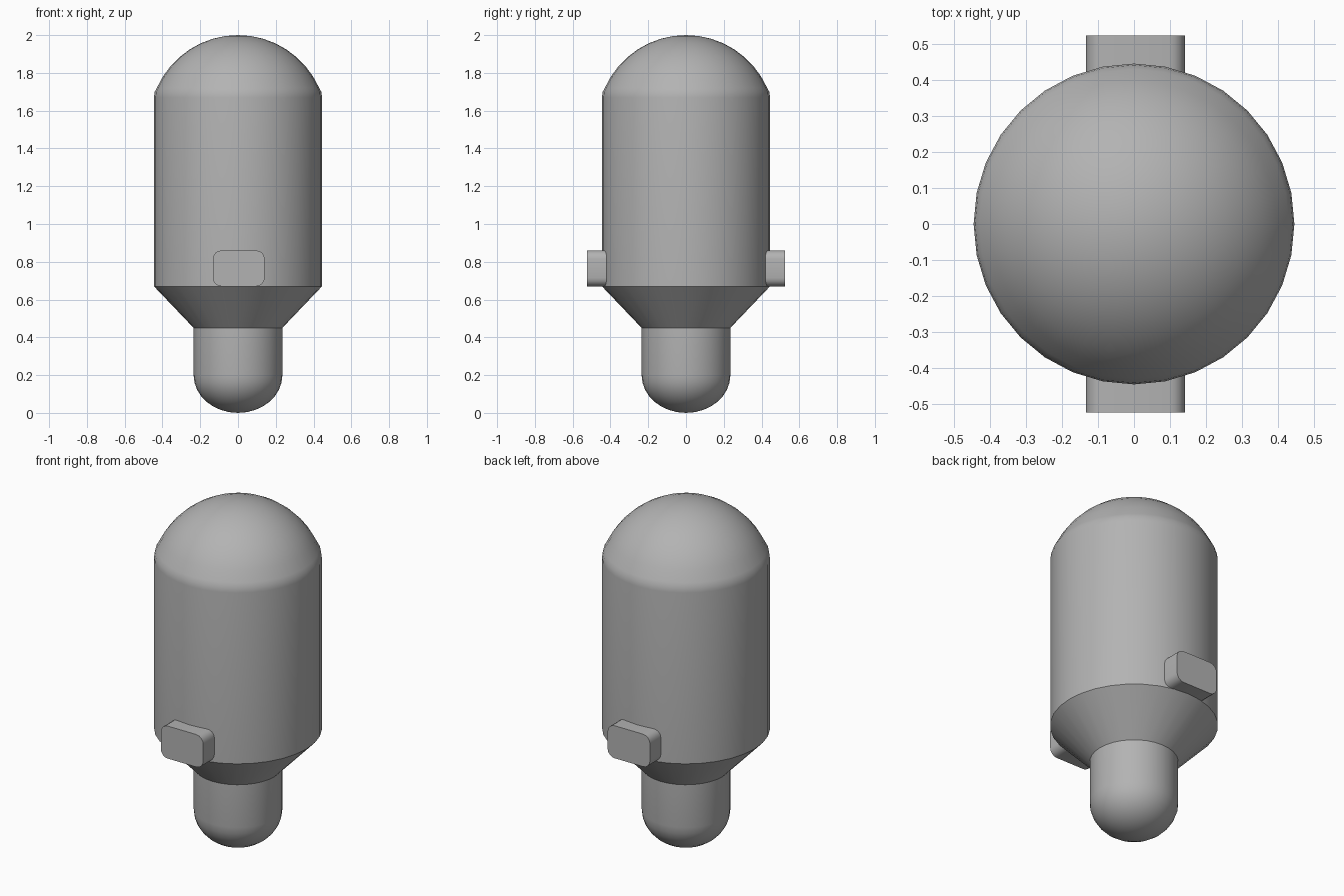
import bpy, bmesh, math

if "Cube" in bpy.data.objects:
    bpy.data.objects.remove(bpy.data.objects["Cube"], do_unlink=True)

GREY = (0.45, 0.45, 0.45, 1)
grey = bpy.data.materials.new("plain grey")
grey.use_nodes = True
grey.diffuse_color = GREY
grey.node_tree.nodes["Principled BSDF"].inputs["Base Color"].default_value = GREY


def finish(bm, name, angle=40):
    bmesh.ops.recalc_face_normals(bm, faces=bm.faces)
    mesh = bpy.data.meshes.new(name)
    bm.to_mesh(mesh)
    bm.free()
    obj = bpy.data.objects.new(name, mesh)
    bpy.context.collection.objects.link(obj)
    mesh.materials.append(grey)
    bpy.ops.object.select_all(action='DESELECT')
    obj.select_set(True)
    bpy.context.view_layer.objects.active = obj
    bpy.ops.object.shade_smooth_by_angle(angle=math.radians(angle))
    return obj


def lathe(name, profile, sides=32):
    bm = bmesh.new()
    verts = [bm.verts.new((r, 0, z)) for r, z in profile]
    edges = [bm.edges.new(pair) for pair in zip(verts, verts[1:])]
    bmesh.ops.spin(bm, geom=verts + edges, axis=(0, 0, 1), cent=(0, 0, 0),
                   angle=math.tau, steps=sides)
    bmesh.ops.remove_doubles(bm, verts=bm.verts, dist=0.0001)
    return finish(bm, name)


# Body: rounded nose, narrow neck, flared cone, wide cylinder and shallow dome
STEPS = 8
NECK, WIDE = 0.235, 0.445
quarter = [math.pi / 2 * i / STEPS for i in range(STEPS + 1)]
nose = [(NECK * math.sin(a), 0.2 - 0.2 * math.cos(a)) for a in quarter]
# The dome is a spherical cap meeting the wall through a small rounded shoulder
CAP, CENTRE = 0.47, 1.53
cap_angles = [math.radians(66) * (1 - i / STEPS) for i in range(STEPS + 1)]
dome = [(CAP * math.sin(a), CENTRE + CAP * math.cos(a)) for a in cap_angles]
lathe("body", nose + [(NECK, 0.45), (WIDE, 0.67), (WIDE, 1.67), (0.441, 1.7)] + dome)


# Lugs: rounded blocks on the front and back of the wide cylinder
def lug(name, side):
    half_w, half_h, radius, corner = 0.137, 0.095, 0.045, 4
    bm = bmesh.new()
    ring = []
    for quadrant in range(4):
        sx = 1 if quadrant in (0, 3) else -1
        sz = 1 if quadrant < 2 else -1
        for i in range(corner + 1):
            a = math.pi / 2 * (quadrant + i / corner)
            ring.append(bm.verts.new((
                0.004 + sx * (half_w - radius) + radius * math.cos(a),
                side * 0.36,
                0.765 + sz * (half_h - radius) + radius * math.sin(a))))
    base = bm.faces.new(ring)
    out = bmesh.ops.extrude_face_region(bm, geom=[base], use_keep_orig=True)
    for v in out["geom"]:
        if isinstance(v, bmesh.types.BMVert):
            v.co.y = side * 0.523
    finish(bm, name)


lug("front_lug", -1)
lug("back_lug", 1)
